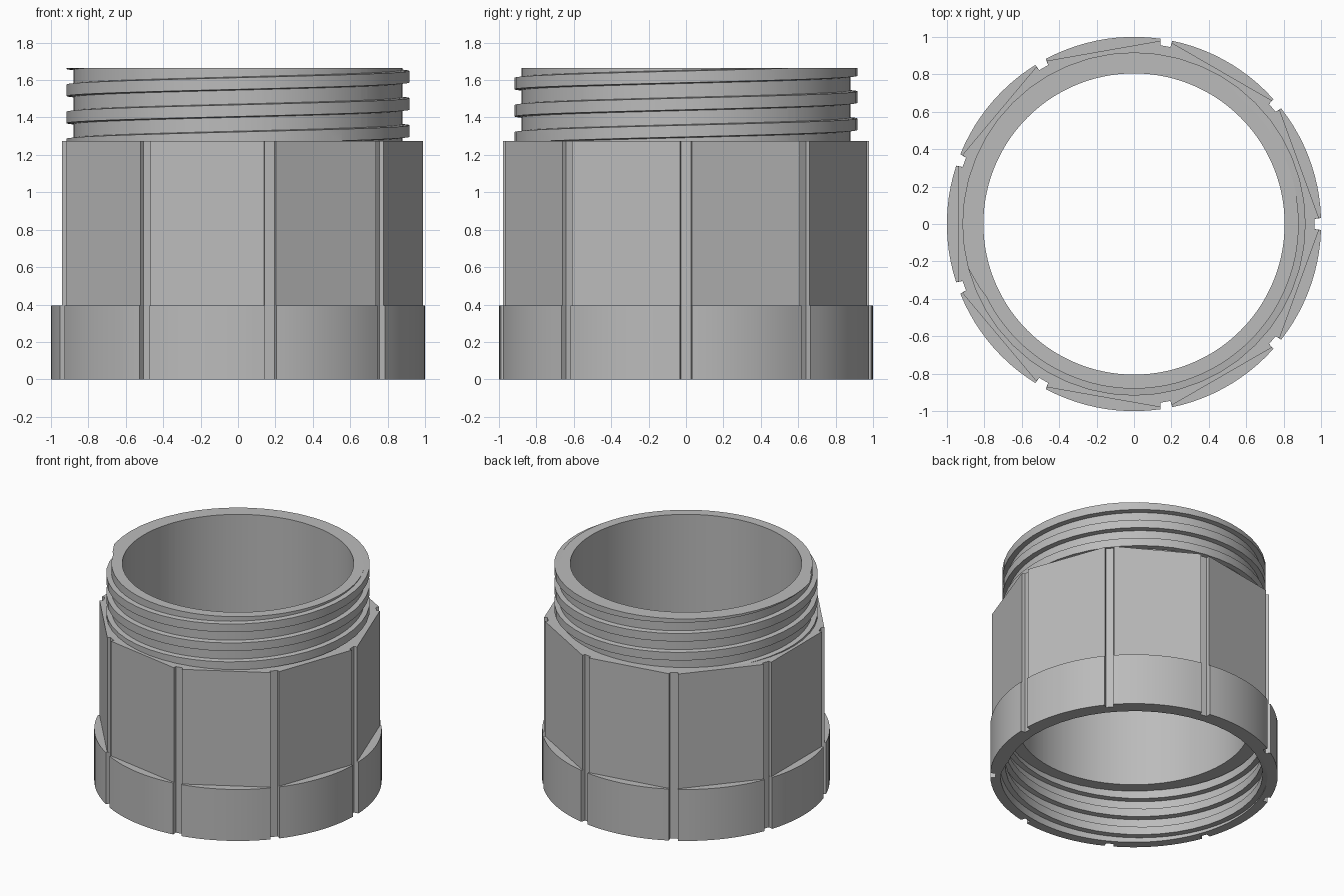
import bpy, bmesh
from math import sin, cos, pi, atan2, radians
from mathutils import Vector

if "Cube" in bpy.data.objects:
    bpy.data.objects.remove(bpy.data.objects["Cube"])

SIDES = 9
STEP = 2 * pi / SIDES
ARC = 10                       # points along each side between two grooves
COLLAR_TOP, BODY_TOP, RIM = 0.395, 1.275, 1.665
BORE, SOCKET, NECK, SHELF = 0.805, 0.93, 0.88, 0.39
PITCH = 0.145

grey = bpy.data.materials.new("plain grey")
grey.use_nodes = True
grey.diffuse_color = (0.5, 0.5, 0.5, 1)
grey.node_tree.nodes["Principled BSDF"].inputs["Base Color"].default_value = (0.5, 0.5, 0.5, 1)


def finish(bm, name):
    bmesh.ops.recalc_face_normals(bm, faces=bm.faces)
    mesh = bpy.data.meshes.new(name)
    bm.to_mesh(mesh)
    bm.free()
    mesh.materials.append(grey)
    obj = bpy.data.objects.new(name, mesh)
    bpy.context.collection.objects.link(obj)
    bpy.ops.object.select_all(action='DESELECT')
    obj.select_set(True)
    bpy.context.view_layer.objects.active = obj
    bpy.ops.object.shade_smooth_by_angle(angle=radians(20))
    return obj


def outline(flat):
    """Grooved outline: round for the collar, nine-sided for the grip."""
    points = []
    for k in range(SIDES):
        turn = k * STEP
        for y, floor in ((-0.032, False), (-0.027, True), (0.027, True), (0.032, False)):
            if floor:
                x = 0.965
            elif flat:
                x = 1 - abs(y) * sin(STEP / 2) / cos(STEP / 2)
            else:
                x = (1 - y * y) ** 0.5
            points.append((x * cos(turn) - y * sin(turn), x * sin(turn) + y * cos(turn)))
        for i in range(1, ARC + 1):
            a = 0.032 + (STEP - 0.064) * i / (ARC + 1)
            r = cos(STEP / 2) / cos(a - STEP / 2) if flat else 1
            points.append((r * cos(turn + a), r * sin(turn + a)))
    return points


# Hollow body: rings lofted up the outside and back down the inside
collar, grip = outline(False), outline(True)
angles = [atan2(y, x) for x, y in collar]


def circle(r):
    return [(r * cos(a), r * sin(a)) for a in angles]


sections = [(collar, 0), (collar, COLLAR_TOP), (grip, COLLAR_TOP), (grip, BODY_TOP),
            (circle(NECK), BODY_TOP), (circle(NECK), RIM), (circle(BORE), RIM),
            (circle(BORE), SHELF), (circle(SOCKET), SHELF), (circle(SOCKET), 0)]
bm = bmesh.new()
rings = [[bm.verts.new((x, y, z)) for x, y in pts] for pts, z in sections]
for j, ring in enumerate(rings):
    above = rings[(j + 1) % len(rings)]
    for i in range(len(ring)):
        n = (i + 1) % len(ring)
        bm.faces.new((ring[i], ring[n], above[n], above[i]))
bmesh.ops.remove_doubles(bm, verts=bm.verts, dist=1e-5)
finish(bm, "body")


def thread(name, root, tip, phase, low, high):
    """Right-handed helical ridge, trimmed flat at both ends."""
    segs = 48
    profile = [(root, -0.037), (tip, -0.031), (tip, 0.031), (root, 0.037)]
    turns = int((high - low) / PITCH) + 4
    start = phase - PITCH * (int((phase - low) / PITCH) + 2)
    bm = bmesh.new()
    rows = []
    for s in range(turns * segs + 1):
        a = 2 * pi * s / segs
        z = start + PITCH * s / segs
        rows.append([bm.verts.new((r * cos(a), r * sin(a), z + dz)) for r, dz in profile])
    for p, q in zip(rows, rows[1:]):
        for i in range(4):
            n = (i + 1) % 4
            bm.faces.new((p[i], p[n], q[n], q[i]))
    for end in (rows[0], rows[-1]):
        bm.faces.new(end)
    for z, up in ((low, -1), (high, 1)):
        cut = bmesh.ops.bisect_plane(
            bm, geom=bm.verts[:] + bm.edges[:] + bm.faces[:], plane_co=Vector((0, 0, z)),
            plane_no=Vector((0, 0, up)), clear_outer=True)
        edges = [e for e in cut["geom_cut"] if isinstance(e, bmesh.types.BMEdge)]
        bmesh.ops.holes_fill(bm, edges=edges, sides=0)
    finish(bm, name)


# Outer thread on the neck and matching inner thread in the socket
thread("neck_thread", 0.87, 0.917, 1.6175, BODY_TOP, RIM)
thread("socket_thread", 0.935, 0.895, 0.27, 0, SHELF)
